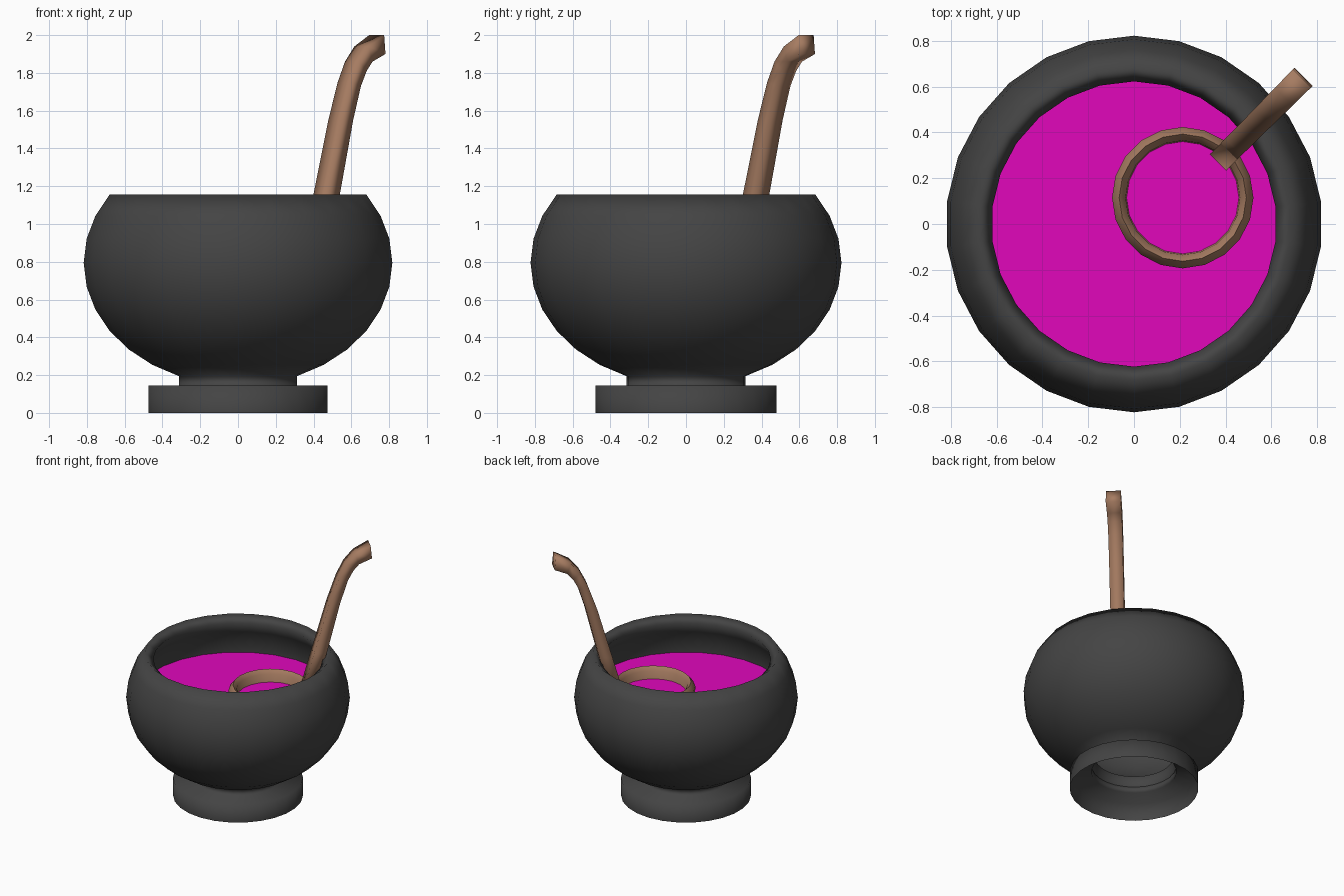
import bpy, bmesh, math
from math import cos, sin, radians, pi

if "Cube" in bpy.data.objects:
    bpy.data.objects.remove(bpy.data.objects["Cube"])


def material(name, rgb):
    m = bpy.data.materials.new(name)
    m.diffuse_color = (*rgb, 1)
    m.use_nodes = True
    m.node_tree.nodes["Principled BSDF"].inputs["Base Color"].default_value = m.diffuse_color
    return m


IRON = material("dark iron", (0.058, 0.058, 0.058))
WOOD = material("brown wood", (0.38, 0.20, 0.12))
BREW = material("magenta liquid", (0.75, 0.002, 0.5))


def finish(name, bm, mat, smooth_angle):
    bmesh.ops.recalc_face_normals(bm, faces=bm.faces)
    mesh = bpy.data.meshes.new(name)
    bm.to_mesh(mesh)
    bm.free()
    mesh.materials.append(mat)
    obj = bpy.data.objects.new(name, mesh)
    bpy.context.collection.objects.link(obj)
    bpy.ops.object.select_all(action='DESELECT')
    obj.select_set(True)
    bpy.context.view_layer.objects.active = obj
    bpy.ops.object.shade_smooth_by_angle(angle=radians(smooth_angle))
    return obj


def lathe(name, profile, sides, mat, closed=False, smooth_angle=40, at=(0, 0)):
    """Spin (radius, height) points around a vertical axis."""
    bm = bmesh.new()
    rings = []
    for r, z in profile:
        rings.append([bm.verts.new((at[0] + r * sin(2 * pi * i / sides),
                                    at[1] + r * cos(2 * pi * i / sides), z))
                      for i in range(sides)])
    pairs = list(zip(rings, rings[1:]))
    if closed:
        pairs.append((rings[-1], rings[0]))
    for a, b in pairs:
        for i in range(sides):
            j = (i + 1) % sides
            bm.faces.new((a[i], a[j], b[j], b[i]))
    return finish(name, bm, mat, smooth_angle)


# Pot: hollow foot ring and neck flowing into a thick squashed sphere with an open rim
A, B, ZC, THICK = 0.823, 0.65, 0.795, 0.08
outer, inner = [], []
for k in range(-6, 4):
    t = radians(11.25 * k)
    nx, nz = cos(t) / A, sin(t) / B
    n = math.hypot(nx, nz)
    r, z = A * cos(t), ZC + B * sin(t)
    outer.append((r, z))
    inner.append((r - THICK * nx / n, z - THICK * nz / n))
foot = [(0.478, 0), (0.478, 0.145), (0.315, 0.145)]
lathe("pot", foot + outer + inner[::-1] + outer[:1], 26, IRON, smooth_angle=180)

# Liquid surface
LEVEL = 0.817
bm = bmesh.new()
bm.faces.new([bm.verts.new((0.74 * sin(2 * pi * i / 26), 0.74 * cos(2 * pi * i / 26), LEVEL))
              for i in range(26)])
finish("liquid", bm, BREW, 30)

# Ladle cup: thick rounded cup whose rim stands above the liquid
CX, CY = 0.213, 0.115
cup = [(0.03, 0.58), (0.17, 0.62), (0.26, 0.70), (0.308, 0.81), (0.309, 0.87),
       (0.278, 0.91), (0.25, 0.88), (0.245, 0.81), (0.21, 0.73), (0.14, 0.66), (0.03, 0.63)]
lathe("ladle_cup", cup, 20, WOOD, closed=True, smooth_angle=60, at=(CX, CY))

# Ladle handle: curved bar leaning outward along the diagonal
upper = [(0.216, 0.81), (0.314, 1.155), (0.427, 1.55), (0.498, 1.75),
         (0.554, 1.86), (0.625, 1.94), (0.737, 2.0)]
lower = [(0.31, 0.81), (0.41, 1.155), (0.509, 1.55), (0.566, 1.73),
         (0.608, 1.81), (0.651, 1.86), (0.747, 1.90)]
bm = bmesh.new()
d = math.sqrt(0.5)


def point(s, w, z):
    return bm.verts.new((CX + d * (s - w), CY + d * (s + w), z))


sections = []
for i, ((su, zu), (sl, zl)) in enumerate(zip(upper, lower)):
    w = 0.05 + 0.001 * i
    sections.append([point(su, w, zu), point(su, -w, zu), point(sl, -w, zl), point(sl, w, zl)])
for a, b in zip(sections, sections[1:]):
    for i in range(4):
        j = (i + 1) % 4
        bm.faces.new((a[i], a[j], b[j], b[i]))
bm.faces.new(sections[0][::-1])
bm.faces.new(sections[-1])
finish("ladle_handle", bm, WOOD, 100)
